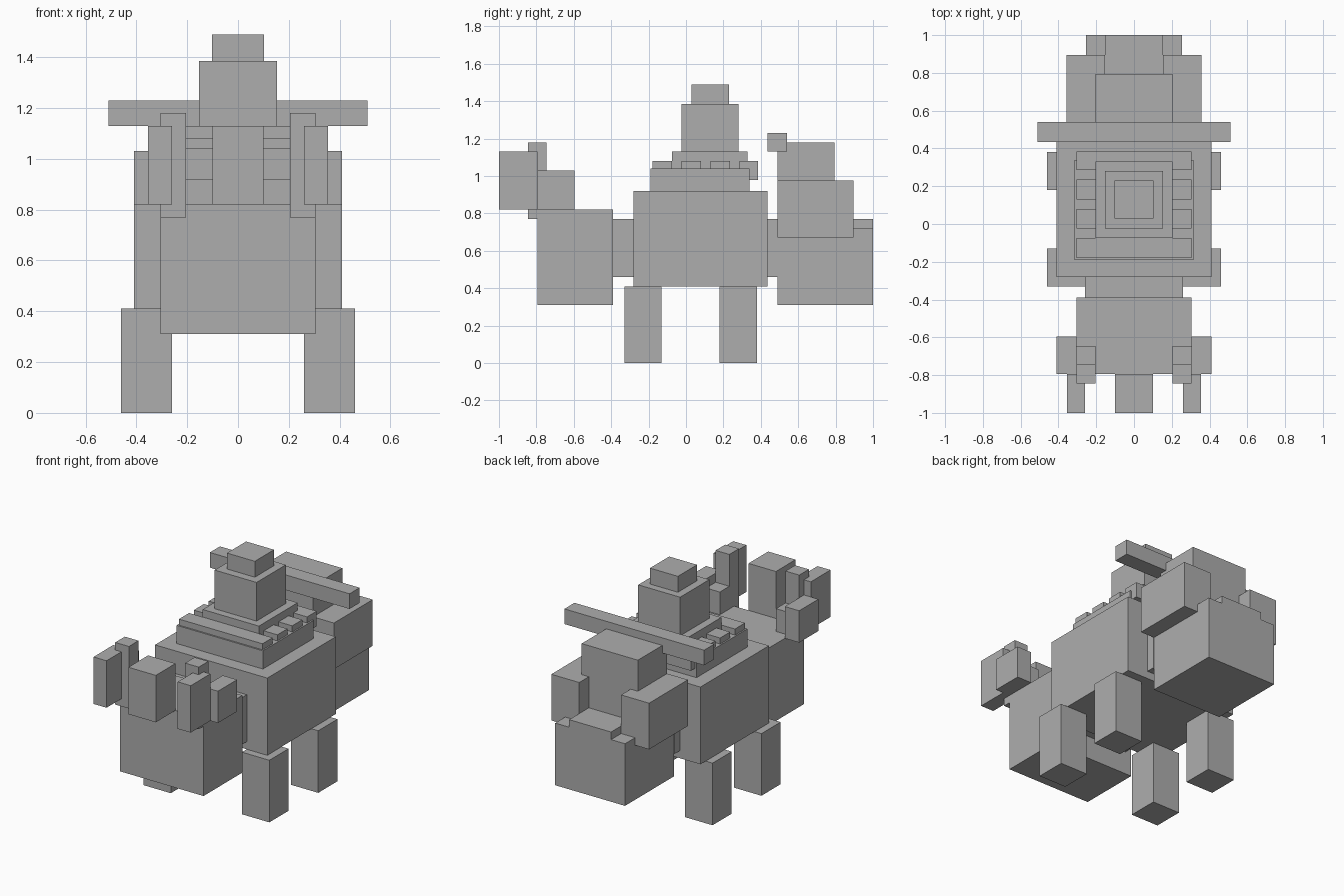
import bpy

default = bpy.data.objects.get("Cube")
if default:
    bpy.data.objects.remove(default, do_unlink=True)

grey = bpy.data.materials.new("plain_grey")
grey.use_nodes = True
colour = (0.42, 0.42, 0.42, 1)
grey.diffuse_color = colour
grey.node_tree.nodes["Principled BSDF"].inputs["Base Color"].default_value = colour


def box(name, x, y, z):
    """Axis-aligned block from (min, max) ranges."""
    spans = (x, y, z)
    bpy.ops.mesh.primitive_cube_add(size=1, location=[(a + b) / 2 for a, b in spans])
    ob = bpy.context.object
    ob.name = name
    ob.scale = [b - a for a, b in spans]
    bpy.ops.object.transform_apply(location=False, rotation=False, scale=True)
    ob.data.materials.append(grey)
    return ob


def centred(name, half, y, z):
    box(name, (-half, half), y, z)


def pair(name, x, y, z):
    """The same block on the left and the right."""
    box("left_" + name, x, y, z)
    box("right_" + name, (-x[1], -x[0]), y, z)


# Body and legs
centred("body", 0.41, (-0.28, 0.435), (0.41, 0.92))
pair("front_leg", (0.26, 0.46), (-0.33, -0.13), (0, 0.41))
pair("back_leg", (0.26, 0.46), (0.18, 0.38), (0, 0.41))

# Head with its crown of blocks
centred("neck", 0.26, (-0.39, -0.28), (0.46, 0.77))
centred("head", 0.305, (-0.795, -0.39), (0.31, 0.82))
centred("nose_block", 0.10, (-1, -0.795), (0.82, 1.13))
pair("outer_tusk", (0.26, 0.355), (-1, -0.795), (0.82, 1.13))
pair("tall_horn", (0.205, 0.305), (-0.845, -0.745), (0.77, 1.18))
pair("low_horn", (0.205, 0.305), (-0.745, -0.645), (0.82, 0.97))
pair("ear", (0.305, 0.41), (-0.795, -0.595), (0.82, 1.03))

# Stepped tower on the back
centred("lower_tier", 0.315, (-0.19, 0.34), (0.92, 1.04))
centred("front_rail", 0.305, (-0.18, -0.075), (0.98, 1.08))
centred("back_rail", 0.305, (0.285, 0.385), (0.98, 1.08))
for i, y in enumerate((-0.025, 0.13)):
    pair(f"rail_block_{i + 1}", (0.205, 0.305), (y, y + 0.105), (0.98, 1.08))
centred("upper_tier", 0.205, (-0.075, 0.33), (1.04, 1.13))
centred("tower", 0.153, (-0.025, 0.28), (1.13, 1.385))
centred("tower_cap", 0.102, (0.03, 0.23), (1.385, 1.49))

# Rear section
centred("rear_joint", 0.26, (0.435, 0.49), (0.46, 0.77))
centred("rear_block", 0.255, (0.49, 1), (0.31, 0.72))
centred("rear_deck", 0.153, (0.49, 1), (0.72, 0.77))
centred("rear_core", 0.153, (0.49, 0.795), (0.77, 0.97))
pair("rear_side_block", (0.153, 0.357), (0.49, 0.895), (0.67, 0.975))
centred("rear_top", 0.205, (0.49, 0.795), (0.97, 1.18))
centred("cross_bar", 0.51, (0.435, 0.54), (1.13, 1.23))
